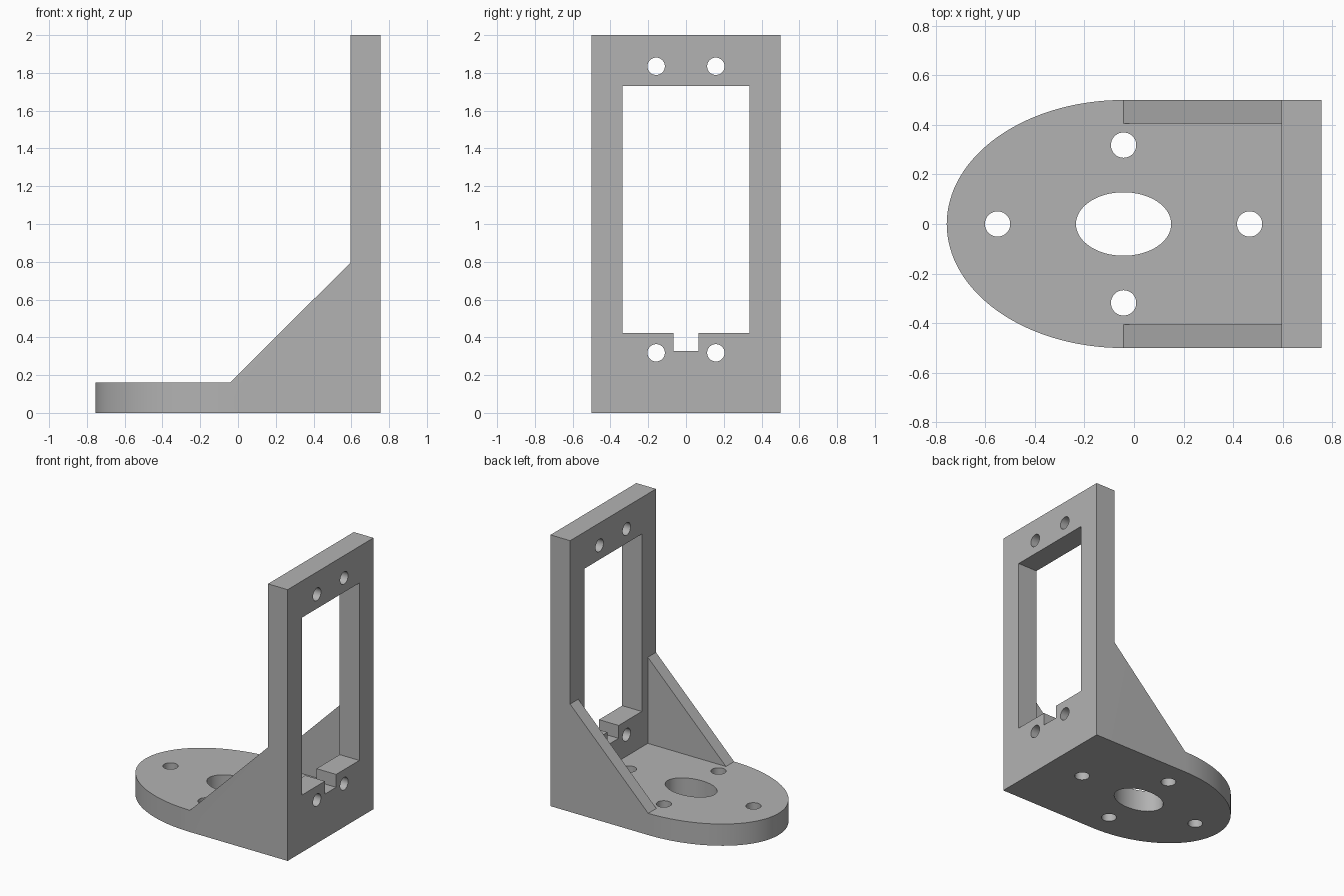
import bpy, bmesh
from math import sin, cos, pi
from mathutils import Vector

if "Cube" in bpy.data.objects:
    bpy.data.objects.remove(bpy.data.objects["Cube"], do_unlink=True)

# Single flat colour
grey = bpy.data.materials.new("plain grey")
grey.use_nodes = True
colour = (0.45, 0.45, 0.45, 1)
grey.diffuse_color = colour
grey.node_tree.nodes["Principled BSDF"].inputs["Base Color"].default_value = colour

# Main dimensions
END, PLATE, MID = 0.755, 0.595, -0.042     # plate back, plate front, flange centre
HALF, THICK, HEIGHT = 0.5, 0.16, 2.0
NOSE = END + MID                           # long radius of the rounded flange


def prism(name, points, direction):
    """Extrude a closed outline of 3D points along a direction."""
    bm = bmesh.new()
    face = bm.faces.new([bm.verts.new(p) for p in points])
    side = bmesh.ops.extrude_face_region(bm, geom=[face])["geom"]
    verts = [v for v in side if isinstance(v, bmesh.types.BMVert)]
    bmesh.ops.translate(bm, verts=verts, vec=Vector(direction))
    bmesh.ops.recalc_face_normals(bm, faces=bm.faces)
    mesh = bpy.data.meshes.new(name)
    bm.to_mesh(mesh)
    bm.free()
    mesh.materials.append(grey)
    obj = bpy.data.objects.new(name, mesh)
    bpy.context.collection.objects.link(obj)
    return obj


def box(name, x, y, z):
    outline = [(x[0], y[0], z[0]), (x[1], y[0], z[0]),
               (x[1], y[1], z[0]), (x[0], y[1], z[0])]
    return prism(name, outline, (0, 0, z[1] - z[0]))


def ellipse(rx, ry, steps=64):
    return [(rx * cos(2 * pi * i / steps), ry * sin(2 * pi * i / steps))
            for i in range(steps)]


def floor_hole(x, y, rx, ry):
    return prism("floor_hole", [(x + a, y + b, -0.1) for a, b in ellipse(rx, ry)],
                 (0, 0, 0.4))


def plate_hole(y, z, r):
    return prism("plate_hole", [(0.5, y + a, z + b) for a, b in ellipse(r, r)],
                 (0.4, 0, 0))


def combine(target, tool, operation):
    mod = target.modifiers.new(operation.lower(), "BOOLEAN")
    mod.operation, mod.solver, mod.object = operation, "EXACT", tool
    bpy.context.view_layer.objects.active = target
    bpy.ops.object.modifier_apply(modifier=mod.name)
    bpy.data.objects.remove(tool, do_unlink=True)


# Side profile: flange, sloping gusset and upright plate
profile = [(-END, 0), (END, 0), (END, HEIGHT), (PLATE, HEIGHT),
           (PLATE, 0.795), (MID, THICK), (-END - 0.1, THICK), (-END - 0.1, 0)]
bracket = prism("servo_bracket", [(x, -HALF, z) for x, z in profile],
                (0, 2 * HALF, 0))

# Round the flange end in plan
STEPS = 64
arc = [(MID - NOSE * sin(pi * i / STEPS), HALF * cos(pi * i / STEPS))
       for i in range(STEPS + 1)]
plan = arc + [(END + 0.1, -HALF), (END + 0.1, HALF)]
combine(bracket, prism("plan_outline", [(x, y, -0.1) for x, y in plan],
                       (0, 0, HEIGHT + 0.2)), "INTERSECT")

# Pocket between the gussets, plate window and cable notch
cutters = [box("pocket", (MID - 0.1, PLATE), (-0.405, 0.405), (THICK, 1)),
           box("window", (0.5, 0.9), (-0.335, 0.335), (0.422, 1.73)),
           box("notch", (0.5, 0.9), (-0.065, 0.065), (0.327, 0.6))]

# Shaft opening and screw holes
cutters.append(floor_hole(MID, 0, 0.192, 0.128))
for s in (-1, 1):
    cutters.append(floor_hole(MID + s * 0.508, 0, 0.051, 0.051))
    cutters.append(floor_hole(MID, s * 0.318, 0.051, 0.051))
    for z in (0.318, 1.835):
        cutters.append(plate_hole(s * 0.158, z, 0.046))
for cutter in cutters:
    combine(bracket, cutter, "DIFFERENCE")

# Smooth curved walls, sharp edges elsewhere
bpy.ops.object.select_all(action="DESELECT")
bracket.select_set(True)
bpy.context.view_layer.objects.active = bracket
bpy.ops.object.shade_smooth_by_angle(angle=0.5)
